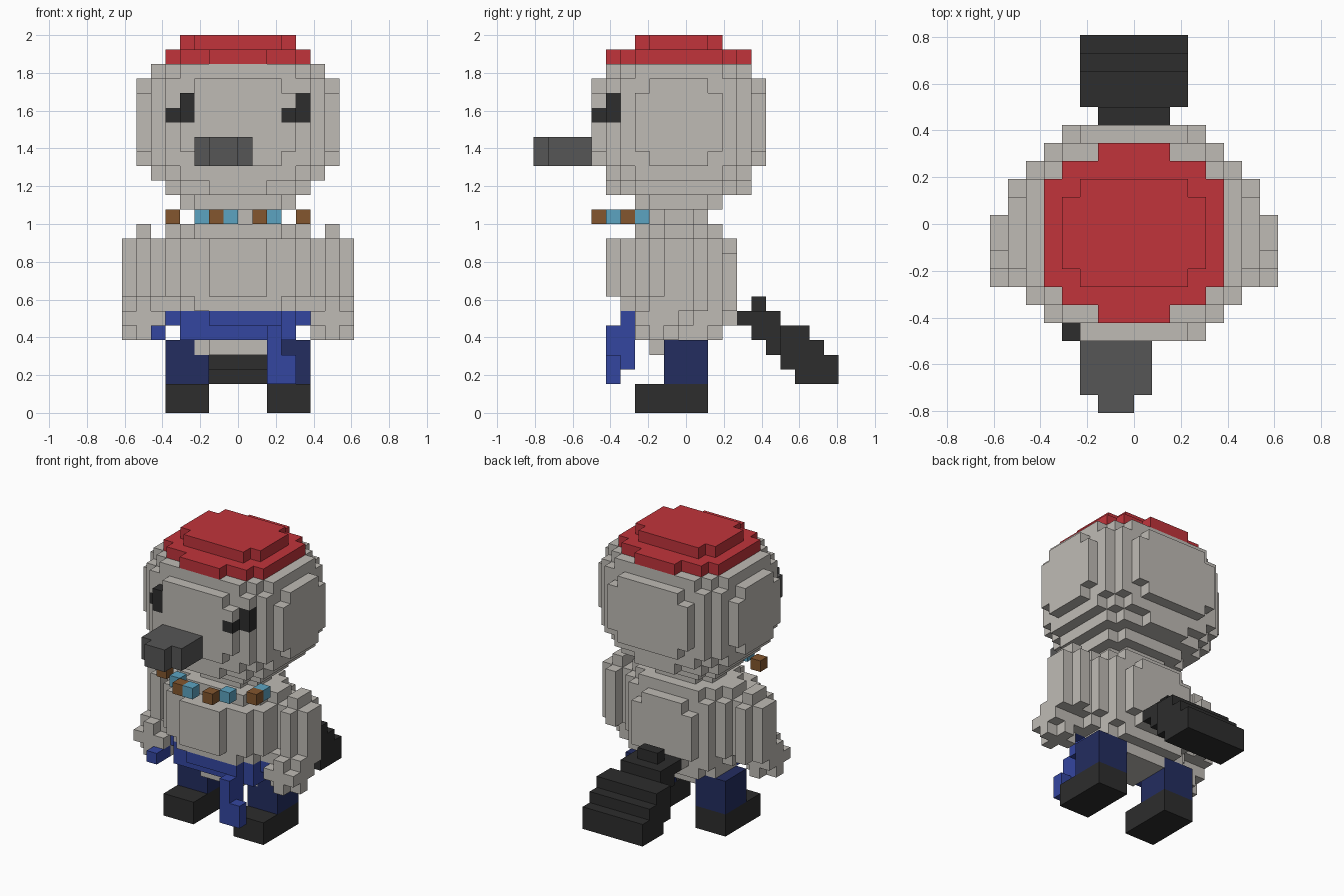
import bpy, bmesh
from mathutils import Vector

if "Cube" in bpy.data.objects:
    bpy.data.objects.remove(bpy.data.objects["Cube"], do_unlink=True)

V = 1 / 13        # edge of one block
Y0 = 10.5         # depth index that lies on y = 0


def material(name, rgb):
    lin = [((c / 255 + 0.055) / 1.055) ** 2.4 for c in rgb] + [1.0]
    m = bpy.data.materials.new(name)
    m.use_nodes = True
    m.diffuse_color = lin
    b = m.node_tree.nodes["Principled BSDF"]
    b.inputs["Base Color"].default_value = lin
    b.inputs["Roughness"].default_value = 0.9
    return m


FUR = material("warm_grey", (191, 187, 181))
RED = material("red", (193, 52, 59))
BLACK = material("near_black", (45, 45, 45))
GREY = material("dark_grey", (86, 86, 86))
BLUE = material("blue", (52, 70, 160))
NAVY = material("navy", (35, 45, 96))
BROWN = material("brown", (131, 86, 46))
CYAN = material("sky_blue", (92, 164, 193))


def box(x0, x1, y0, y1, z0, z1):
    """Set of block cells filling a box."""
    return {(x, y, z) for x in range(x0, x1) for y in range(y0, y1) for z in range(z0, z1)}


def ellipsoid(rx, ry, rz, cy, cz):
    """Blocky ellipsoid centred on x = 0."""
    cells = box(-rx, rx, cy - ry, cy + ry, cz - rz, cz + rz)
    return {c for c in cells
            if ((c[0] + .5) / rx) ** 2 + ((c[1] + .5 - cy) / ry) ** 2
            + ((c[2] + .5 - cz) / rz) ** 2 < 1.178}


def mirror(cells):
    return {(-1 - x, y, z) for x, y, z in cells}


def solid(name, cells, mat):
    """Outer skin of a set of block cells, with flat areas merged."""
    bm = bmesh.new()
    verts = {}

    def vert(p):
        if p not in verts:
            verts[p] = bm.verts.new(((p[0]) * V, (p[1] - Y0) * V, p[2] * V))
        return verts[p]

    for c in sorted(cells):
        for axis in range(3):
            u, w = (axis + 1) % 3, (axis + 2) % 3
            for side in (0, 1):
                n = list(c)
                n[axis] += 2 * side - 1
                if tuple(n) in cells:
                    continue
                loop = []
                for a, b in ((0, 0), (1, 0), (1, 1), (0, 1)):
                    p = list(c)
                    p[axis] += side
                    p[u] += a
                    p[w] += b
                    loop.append(vert(tuple(p)))
                bm.faces.new(loop if side else loop[::-1])
    bmesh.ops.dissolve_limit(bm, angle_limit=0.01, verts=bm.verts[:], edges=bm.edges[:])
    me = bpy.data.meshes.new(name)
    bm.to_mesh(me)
    bm.free()
    me.materials.append(mat)
    ob = bpy.data.objects.new(name, me)
    bpy.context.collection.objects.link(ob)
    return ob


# Head with a cap over its top two layers, eyes set into the face
ball = ellipsoid(7, 6, 6, 10, 20)
cap = {c for c in ball if c[2] >= 24}
eye_r = box(-4, -3, 4, 5, 20, 22) | {(-5, 5, 20)}
eye_l = box(4, 5, 5, 6, 20, 22) | {(3, 4, 20)}
solid("head", ball - cap - eye_r - eye_l, FUR)
solid("cap", cap, RED)
solid("right_eye", eye_r, BLACK)
solid("left_eye", eye_l, BLACK)

# Snout
solid("snout", box(-3, 1, 1, 4, 17, 19) | box(-2, 0, 0, 1, 17, 19), GREY)

# Bead necklace, alternating colours
beads = [(-5, 6), (-3, 5), (-2, 4), (-1, 4), (1, 4), (2, 5), (4, 6), (4, 7)]
for i, (x, y) in enumerate(beads):
    solid(f"bead_{i + 1}", {(x, y, 13)}, CYAN if i % 2 else BROWN)

# Torso: rounded belly with a stepped chest column
torso = ellipsoid(5, 4, 5, 10, 9) | box(-5, 5, 9, 11, 12, 13)
for half, y0, y1 in ((2, 5, 14), (4, 6, 13), (5, 7, 12)):
    torso |= box(-half, half, y0, y1, 8, 12)

# Sash across the front, with a hanging end and a small knot
sash = box(-4, 4, 7, 9, 5, 7) | box(-2, 2, 6, 7, 6, 7) | box(-5, 5, 8, 9, 6, 7)
end = (box(2, 3, 6, 7, 3, 7) | box(2, 3, 5, 6, 2, 6) | box(3, 4, 5, 6, 2, 4))
solid("torso", torso - sash, FUR)
solid("sash", sash, BLUE)
solid("sash_end", end, BLUE)
solid("sash_knot", box(-6, -5, 6, 8, 5, 6), BLUE)

# Arms and hands
arm = box(5, 8, 9, 11, 7, 12) | box(6, 7, 8, 12, 7, 12) | box(6, 7, 9, 11, 12, 13)
hand = box(5, 8, 8, 9, 5, 8) | box(5, 8, 7, 10, 6, 7) | box(6, 7, 7, 10, 5, 8)

# Legs and boots
leg = box(2, 5, 9, 12, 2, 5)
boot = box(2, 5, 7, 12, 0, 2)

for part, cells, mat in (("arm", arm, FUR), ("hand", hand - arm, FUR),
                         ("leg", leg, NAVY), ("boot", boot, BLACK)):
    solid("left_" + part, cells, mat)
    solid("right_" + part, mirror(cells), mat)

# Tail, stepping down and back, wider towards the tip
tail = set()
for half, y0, y1, z in ((1, 15, 16, 7), (2, 14, 17, 6), (2, 15, 18, 5), (1, 18, 19, 5),
                        (3, 17, 19, 5), (2, 16, 17, 4), (3, 17, 20, 4),
                        (3, 17, 21, 3), (3, 18, 21, 2)):
    tail |= box(-half, half, y0, y1, z, z + 1)
solid("tail", tail, BLACK)
